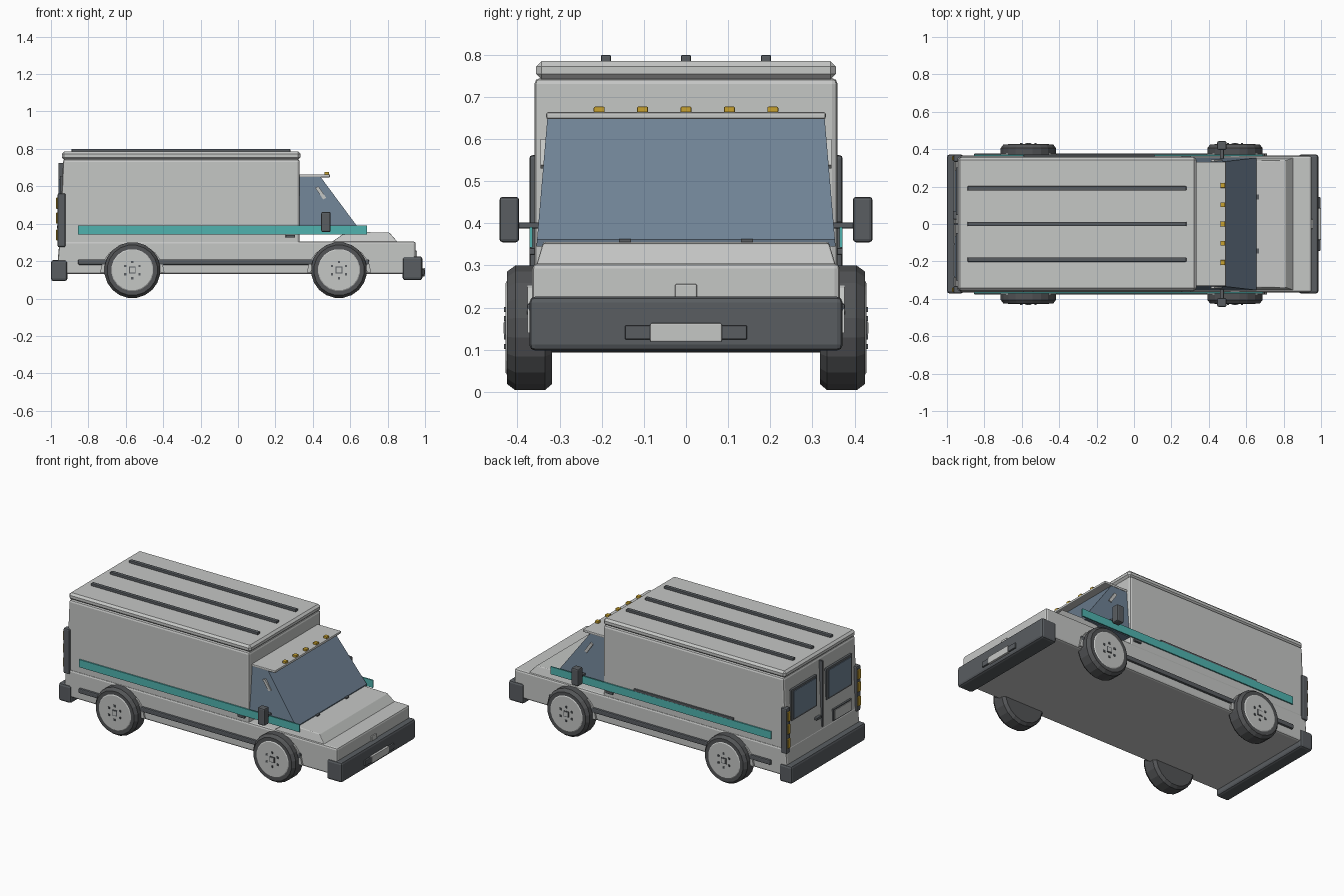
import bpy, bmesh, math
from mathutils import Matrix, Vector

if "Cube" in bpy.data.objects:
    bpy.data.objects.remove(bpy.data.objects["Cube"])


def material(name, rgb):
    m = bpy.data.materials.new(name)
    m.diffuse_color = (*rgb, 1)
    m.use_nodes = True
    m.node_tree.nodes["Principled BSDF"].inputs["Base Color"].default_value = m.diffuse_color
    return m


BODY = material("light grey paint", (0.56, 0.57, 0.56))
DARK = material("dark grey plastic", (0.10, 0.11, 0.12))
TYRE = material("tyre rubber", (0.085, 0.088, 0.092))
GLASS = material("blue grey glass", (0.16, 0.225, 0.30))
TEAL = material("teal stripe", (0.08, 0.45, 0.43))
AMBER = material("amber lamp", (0.58, 0.36, 0.03))


def finish(name, bm, mat, bevel=0.0, seg=2):
    bmesh.ops.recalc_face_normals(bm, faces=bm.faces)
    if bevel:
        bmesh.ops.bevel(bm, geom=bm.edges[:], offset=bevel, segments=seg,
                        profile=0.5, affect='EDGES', clamp_overlap=True)
    me = bpy.data.meshes.new(name)
    bm.to_mesh(me)
    bm.free()
    me.materials.append(mat)
    ob = bpy.data.objects.new(name, me)
    bpy.context.collection.objects.link(ob)
    return ob


def box(name, x, y, z, mat, bevel=0.0, seg=2):
    bm = bmesh.new()
    bmesh.ops.create_cube(bm, size=1)
    for v in bm.verts:
        v.co = Vector([(r[0] + r[1]) / 2 + c * (r[1] - r[0])
                       for c, r in zip(v.co, (x, y, z))])
    return finish(name, bm, mat, bevel, seg)


def sides(name, x, y, z, mat, bevel=0.0):
    """One box on each side of the van."""
    box(name + "_left", x, y, z, mat, bevel)
    box(name + "_right", x, (-y[1], -y[0]), z, mat, bevel)


def prism(name, pts, y0, y1, mat, bevel=0.0, taper=None):
    """Extrude an xz profile along y; taper(z) replaces the half width."""
    bm = bmesh.new()
    a, b = [[bm.verts.new((px, s * taper(pz) if taper else yy, pz)) for px, pz in pts]
            for yy, s in ((y0, -1), (y1, 1))]
    bm.faces.new(a)
    bm.faces.new(b[::-1])
    for i in range(len(pts)):
        j = (i + 1) % len(pts)
        bm.faces.new((a[i], a[j], b[j], b[i]))
    return finish(name, bm, mat, bevel)


def lathe(name, prof, cx, cz, side, mat, n=20):
    """Spin (radius, y) points about a y axis."""
    bm = bmesh.new()
    rings = [[bm.verts.new((cx + r * math.sin(2 * math.pi * (i + .5) / n), side * y,
                            cz + r * math.cos(2 * math.pi * (i + .5) / n)))
              for i in range(n)] for r, y in prof]
    for p, q in zip(rings, rings[1:]):
        for i in range(n):
            j = (i + 1) % n
            bm.faces.new((p[i], p[j], q[j], q[i]))
    bm.faces.new(rings[0])
    bm.faces.new(rings[-1])
    return finish(name, bm, mat)


# lower body, cargo box and roof
prism("lower_body", [(-0.97, 0.13), (0.95, 0.13), (0.95, 0.305), (-0.955, 0.305)],
      -0.365, 0.365, BODY, 0.012)
prism("cargo_box", [(-0.955, 0.28), (0.33, 0.28), (0.33, 0.745), (-0.935, 0.745)],
      -0.36, 0.36, BODY, 0.014)
box("roof_cap", (-0.942, 0.335), (-0.356, 0.356), (0.742, 0.785), BODY, 0.013, 1)
for y in (-0.19, 0, 0.19):
    box("roof_rib", (-0.89, 0.28), (y - 0.012, y + 0.012), (0.782, 0.80), DARK, 0.004)

# bonnet with sloping ends
prism("bonnet", [(0.49, 0.295), (0.56, 0.343), (0.64, 0.356), (0.81, 0.352), (0.86, 0.295)],
      0, 0, BODY, 0.004, lambda z: 0.357 - 0.3 * (z - 0.295))
box("bonnet_badge_plate", (0.94, 0.957), (-0.026, 0.026), (0.22, 0.256), BODY, 0.003)

# glazed cab with roof visor
prism("cab_glass", [(0.32, 0.345), (0.652, 0.345), (0.655, 0.362), (0.44, 0.652), (0.32, 0.652)],
      0, 0, GLASS, 0, lambda z: 0.355 - 0.085 * (z - 0.345))
box("cab_roof", (0.32, 0.492), (-0.332, 0.332), (0.648, 0.664), BODY, 0.005)
for i in range(-2, 3):
    y = i * 0.103
    box("marker_lamp", (0.462, 0.487), (y - 0.013, y + 0.013), (0.662, 0.677), AMBER, 0.003)
for s in (-1, 1):
    # small slanted vent on each side window
    prism("window_vent", [(0.413, 0.592), (0.43, 0.6), (0.472, 0.538), (0.455, 0.53)],
          s * 0.333, s * 0.345, BODY)
    # wiper stub
    box("wiper", (0.65, 0.668), (s * 0.145 - 0.014, s * 0.145 + 0.014), (0.352, 0.363), DARK)

# stripe, side rail, handles, mirrors
sides("side_stripe", (-0.855, 0.69), (0.364, 0.372), (0.343, 0.391), TEAL)
sides("side_rail", (-0.855, 0.70), (0.355, 0.378), (0.18, 0.21), DARK, 0.006)
sides("door_handle", (0.255, 0.305), (0.355, 0.372), (0.325, 0.341), DARK, 0.003)
box("sliding_door_track", (-0.59, 0.11), (0.355, 0.371), (0.388, 0.404), DARK, 0.003)
sides("mirror", (0.445, 0.495), (0.396, 0.443), (0.355, 0.463), DARK, 0.008)
sides("mirror_arm", (0.46, 0.48), (0.33, 0.40), (0.388, 0.402), DARK, 0.003)

# bumpers and front plate
box("front_bumper", (0.88, 0.986), (-0.372, 0.372), (0.098, 0.226), DARK, 0.014)
box("rear_bumper", (-1.0, -0.912), (-0.372, 0.372), (0.093, 0.206), DARK, 0.014)
box("front_plate_frame", (0.97, 0.996), (-0.145, 0.145), (0.124, 0.158), DARK, 0.004)
box("front_plate", (0.98, 1.0), (-0.085, 0.085), (0.119, 0.163), BODY, 0.003)

# rear doors: windows, seam, handle, plate, lamps
for s in (-1, 1):
    c = s * 0.175
    box("rear_window_frame", (-0.953, -0.93), (c - 0.128, c + 0.128), (0.455, 0.655), DARK, 0.004)
    box("rear_window", (-0.957, -0.94), (c - 0.112, c + 0.112), (0.47, 0.64), GLASS)
    # tall lamp housing with amber lenses
    box("rear_lamp_housing", (-0.965, -0.922), (s * 0.352 - 0.02, s * 0.352 + 0.02),
        (0.275, 0.562), DARK, 0.008)
    for z in (0.31, 0.40, 0.48):
        box("rear_lamp", (-0.972, -0.95), (s * 0.352 - 0.012, s * 0.352 + 0.012),
            (z, z + 0.06), AMBER, 0.003)
box("rear_door_seam", (-0.96, -0.93), (-0.006, 0.006), (0.31, 0.725), DARK)
box("rear_door_handle", (-0.968, -0.94), (0.025, 0.07), (0.375, 0.392), DARK, 0.003)
box("rear_plate_frame", (-0.962, -0.94), (-0.285, -0.105), (0.305, 0.378), DARK)
box("rear_plate", (-0.966, -0.95), (-0.278, -0.112), (0.312, 0.371), BODY)

# wheels with arches, hub and bolts
for cx in (-0.565, 0.54):
    for s in (-1, 1):
        lathe("tyre", [(0.115, 0.318), (0.135, 0.318), (0.15, 0.335), (0.15, 0.405),
                       (0.135, 0.425), (0.114, 0.425)], cx, 0.152, s, TYRE)
        lathe("hub", [(0.112, 0.33), (0.116, 0.423), (0.108, 0.428)], cx, 0.152, s, BODY)
        box("hub_cap_ring", (cx - 0.018, cx + 0.018), sorted((s * 0.42, s * 0.431)),
            (0.134, 0.170), DARK)
        box("hub_cap", (cx - 0.013, cx + 0.013), sorted((s * 0.42, s * 0.433)),
            (0.139, 0.165), BODY)
        for k in range(6):
            a = math.pi / 3 * k
            bx, bz = cx + 0.044 * math.sin(a), 0.152 + 0.044 * math.cos(a)
            box("wheel_bolt", (bx - 0.006, bx + 0.006), sorted((s * 0.42, s * 0.432)),
                (bz - 0.006, bz + 0.006), DARK)
        arc = [math.pi * k / 8 for k in range(9)]
        pts = [(cx + 0.172 * math.cos(a), 0.14 + 0.15 * math.sin(a)) for a in arc]
        pts += [(cx + 0.15 * math.cos(a), 0.14 + 0.13 * math.sin(a)) for a in arc[::-1]]
        prism("wheel_arch", pts, s * 0.355, s * 0.376, BODY)
